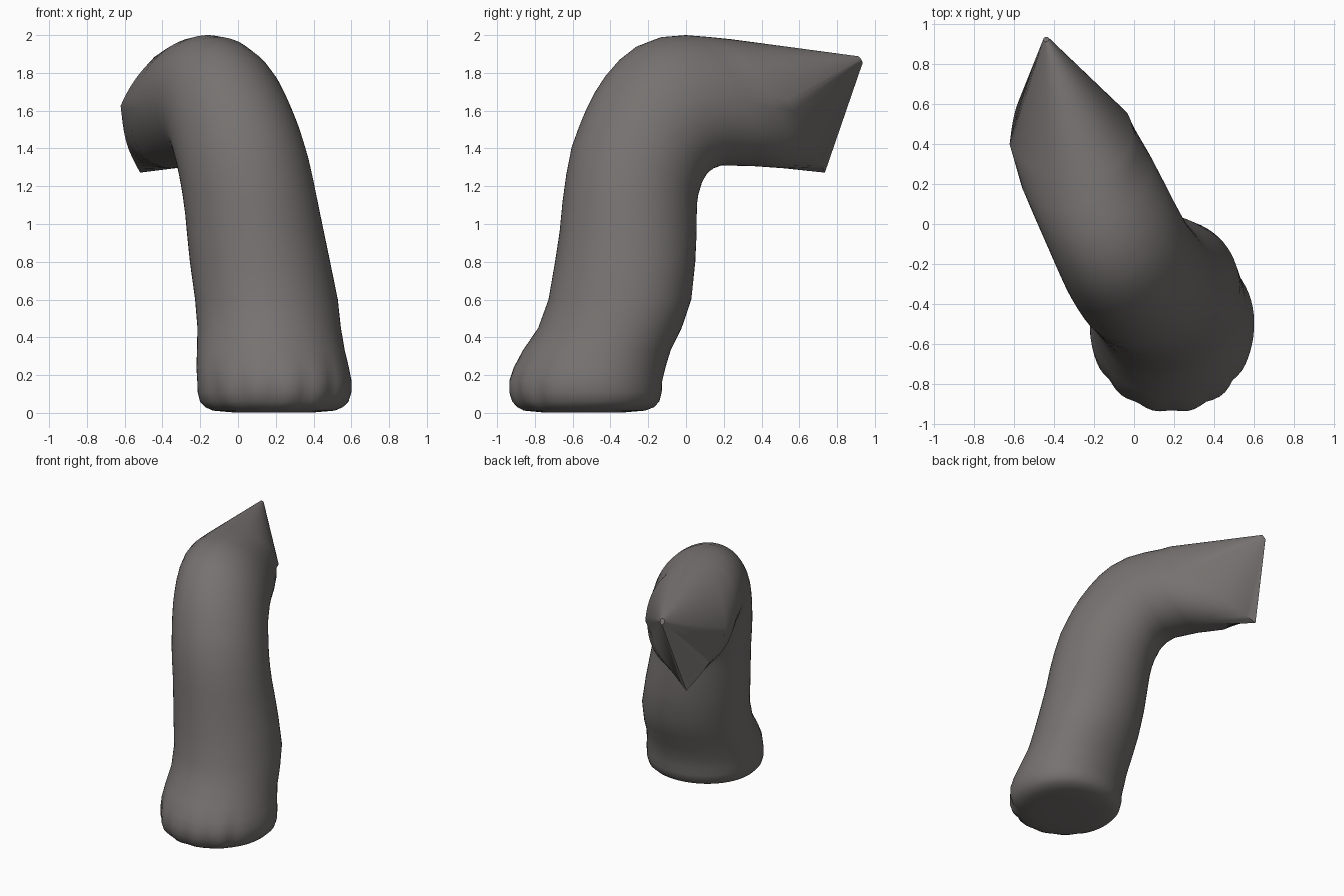
import bpy, bmesh, math
from mathutils import Vector

# The limb bends in one vertical plane: U is the bend direction, N its side direction
U = Vector((-0.447, 0.894, 0))
N = Vector((0.894, 0.447, 0))
SEG = 72

hide = bpy.data.materials.new("grey hide")
hide.diffuse_color = (0.18, 0.168, 0.163, 1)

# Level rings of foot and shin: height, centre along U, centre along N, radius, toe depth, bulge
level = [
    (0.003, -0.57, -0.074, 0.22, 0.0, 0.0),
    (0.012, -0.568, -0.074, 0.32, 0.01, 0.05),
    (0.03, -0.565, -0.074, 0.36, 0.03, 0.08),
    (0.06, -0.566, -0.074, 0.388, 0.045, 0.09),
    (0.11, -0.568, -0.074, 0.402, 0.045, 0.09),
    (0.17, -0.566, -0.074, 0.403, 0.035, 0.09),
    (0.24, -0.543, -0.072, 0.399, 0.015, 0.085),
    (0.33, -0.503, -0.062, 0.387, 0.0, 0.08),
    (0.45, -0.436, -0.038, 0.376, 0.0, 0.075),
    (0.60, -0.382, -0.026, 0.375, 0.0, 0.06),
    (0.80, -0.341, -0.042, 0.37, 0.0, 0.03),
    (0.96, -0.315, -0.055, 0.363, 0.0, 0.0),
]
# Tilted rings of the bend: outer (s, z), inner (s, z), half width, outer N, inner N
tilted = [
    (-0.655, 1.12, 0.055, 1.03, 0.354, -0.07, -0.066),
    (-0.625, 1.27, 0.06, 1.09, 0.35, -0.085, -0.075),
    (-0.585, 1.42, 0.07, 1.14, 0.347, -0.10, -0.08),
    (-0.54, 1.52, 0.08, 1.17, 0.345, -0.11, -0.08),
    (-0.49, 1.62, 0.09, 1.20, 0.343, -0.12, -0.08),
    (-0.435, 1.71, 0.105, 1.225, 0.34, -0.13, -0.08),
    (-0.365, 1.80, 0.12, 1.25, 0.338, -0.14, -0.075),
    (-0.285, 1.88, 0.14, 1.27, 0.336, -0.145, -0.07),
    (-0.19, 1.945, 0.17, 1.29, 0.333, -0.15, -0.065),
    (-0.06, 1.99, 0.23, 1.31, 0.33, -0.15, -0.06),
    (0.07, 2.0, 0.42, 1.307, 0.325, -0.145, -0.06),
    (0.20, 1.99, 0.62, 1.295, 0.317, -0.125, -0.08),
]

bm = bmesh.new()


def ring(centre, out, right, left=None, toe=0.0, bulge=0.0, corner=0.0):
    left = left or -right
    verts = []
    for i in range(SEG):
        t = 2 * math.pi * i / SEG
        c, s = math.cos(t), math.sin(t)
        world = t - math.radians(63.4)
        phi = math.degrees(math.remainder(world + math.pi / 2, 2 * math.pi))
        k = 1.0
        if abs(phi) < 66:                      # toe grooves along the front
            k -= toe * (1 - abs(math.sin(math.radians(phi * 180 / 26))))
        k += bulge * max(0, math.cos(world - math.pi / 4)) ** 4
        if c < 0:                              # straight sides down to a corner
            k *= 1 - corner + corner / (abs(c) + abs(s))
        verts.append(bm.verts.new(
            centre + k * (out * c + (right * s if s > 0 else left * -s))))
    return verts


def span(so, zo, no, si, zi, ni):
    a = U * so + N * no + Vector((0, 0, zo))
    b = U * si + N * ni + Vector((0, 0, zi))
    return (a + b) / 2, (a - b) / 2


rings = []
for z, s, n, r, toe, bulge in level:
    rings.append(ring(U * s + N * n + Vector((0, 0, z)), -U * r, N * r,
                      toe=toe, bulge=bulge))
for so, zo, si, zi, w, no, ni in tilted:
    centre, out = span(so, zo, no, si, zi, ni)
    rings.append(ring(centre, out, N * w))
# Skewed end ring of the upper part
centre, out = span(0.32, 1.978, -0.10, 0.89, 1.272, -0.135)
rings.append(ring(centre, out, N * 0.335 - U * 0.09, N * -0.26 + U * 0.03, corner=0.75))
# Small blunt tip that closes the cut upper end
rings.append(ring(U * 1.022 + N * 0.02 + Vector((0, 0, 1.868)),
                  U * -0.012 + Vector((0, 0, 0.02)), N * 0.015))

for lo, hi in zip(rings, rings[1:]):
    for i in range(SEG):
        j = (i + 1) % SEG
        bm.faces.new((lo[i], lo[j], hi[j], hi[i]))
bm.faces.new(rings[0][::-1])
bm.faces.new(rings[-1])
bmesh.ops.recalc_face_normals(bm, faces=bm.faces)

mesh = bpy.data.meshes.new("bent_leg")
bm.to_mesh(mesh)
bm.free()
mesh.materials.append(hide)
leg = bpy.data.objects.new("bent_leg", mesh)
bpy.context.collection.objects.link(leg)
bpy.context.view_layer.objects.active = leg
leg.select_set(True)
bpy.ops.object.shade_smooth_by_angle(angle=math.radians(40))
